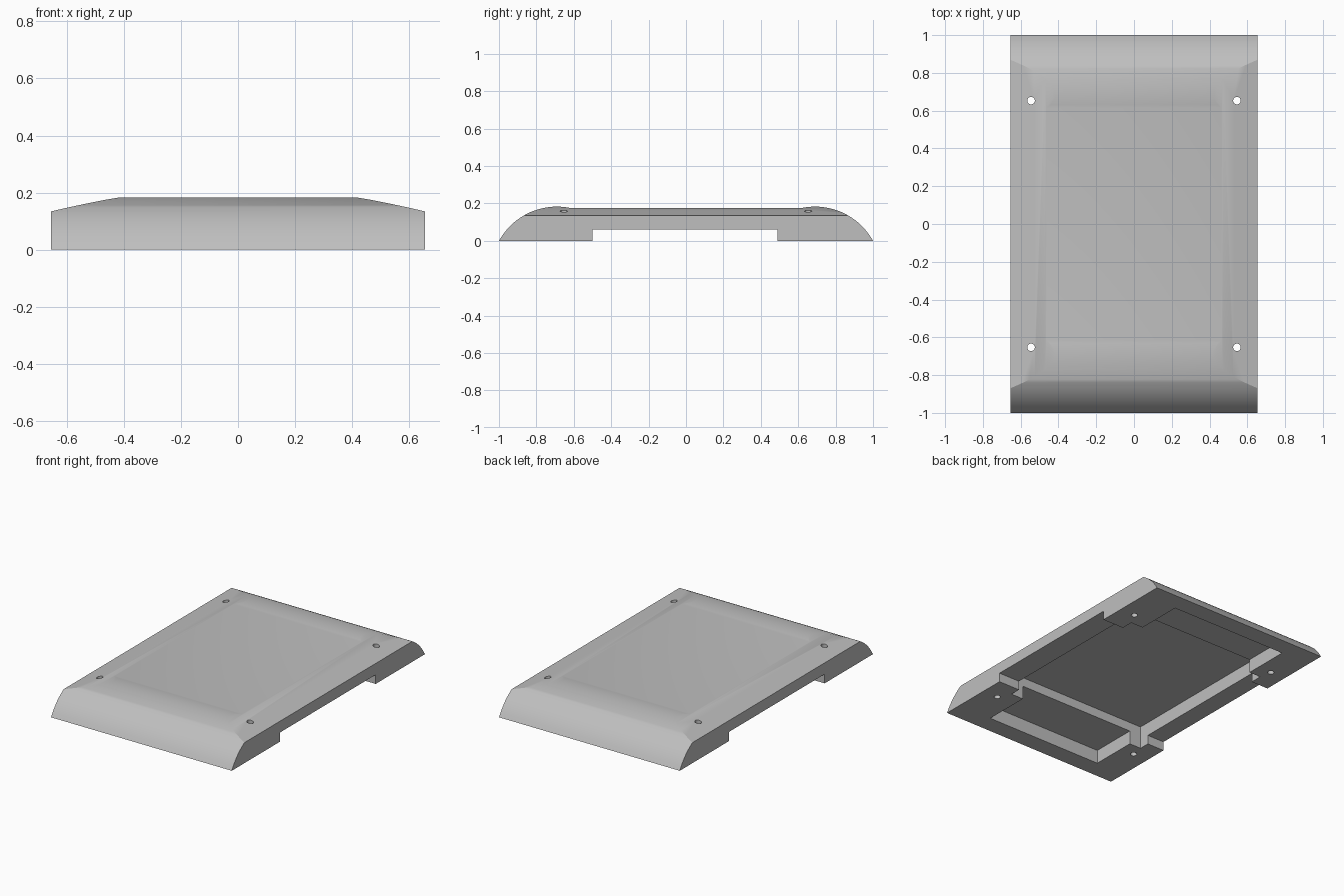
import bpy, bmesh, math
from mathutils import Vector

cube = bpy.data.objects.get("Cube")
if cube:
    bpy.data.objects.remove(cube, do_unlink=True)

grey = bpy.data.materials.new("light_grey")
grey.use_nodes = True
COLOUR = (0.52, 0.52, 0.52, 1)
grey.diffuse_color = COLOUR
grey.node_tree.nodes["Principled BSDF"].inputs["Base Color"].default_value = COLOUR


def prism(name, points, depth):
    """Closed outline of 3D points pushed along the depth vector."""
    bm = bmesh.new()
    face = bm.faces.new([bm.verts.new(p) for p in points])
    out = bmesh.ops.extrude_face_region(bm, geom=[face])["geom"]
    moved = [v for v in out if isinstance(v, bmesh.types.BMVert)]
    bmesh.ops.translate(bm, verts=moved, vec=Vector(depth))
    bmesh.ops.recalc_face_normals(bm, faces=bm.faces)
    mesh = bpy.data.meshes.new(name)
    bm.to_mesh(mesh)
    bm.free()
    mesh.materials.append(grey)
    obj = bpy.data.objects.new(name, mesh)
    bpy.context.collection.objects.link(obj)
    return obj


def box(name, x0, x1, y0, y1, top):
    outline = [(x0, y0, -0.1), (x1, y0, -0.1), (x1, y1, -0.1), (x0, y1, -0.1)]
    return prism(name, outline, (0, 0, top + 0.1))


def carve(target, cutter, operation="DIFFERENCE"):
    """Apply a boolean and discard the cutter."""
    bpy.context.view_layer.objects.active = target
    mod = target.modifiers.new("carve", "BOOLEAN")
    mod.object, mod.operation, mod.solver = cutter, operation, "EXACT"
    bpy.ops.object.modifier_apply(modifier=mod.name)
    bpy.data.objects.remove(cutter, do_unlink=True)


W, H, MID = 0.655, 0.183, 0.175

# Long profile: rounded raised bars at both ends, flat panel between
R, CREST = 0.354, 0.69
start = CREST - math.sqrt(R * R - (R - H + MID) ** 2)
bar = []
for i in range(25):
    y = start + (1 - start) * i / 24
    bar.append((y, max(0, H - R + math.sqrt(R * R - (y - CREST) ** 2))))
bar[-1] = (1, 0)
profile = bar + [(-y, z) for y, z in reversed(bar)]
cover = prism("cover_plate", [(-W, y, z) for y, z in profile], (2 * W, 0, 0))

# Cross profile: gently drooping long edges
edge = [(0.41, H + 0.001), (0.47, 0.174), (0.53, 0.162), (0.595, 0.148), (W + 0.01, 0.132)]
cross = edge + [(W + 0.01, -0.1)]
cross = cross + [(-x, z) for x, z in reversed(cross)]
carve(cover, prism("edge_cutter", [(x, -1.2, z) for x, z in cross], (0, 2.4, 0)), "INTERSECT")

# Underside: side gap, centre pocket and end recess
carve(cover, box("side_gap_cutter", -1, 1, -0.5, 0.49, 0.06))
carve(cover, box("end_recess_cutter", -0.445, 0.41, -0.88, 0.88, 0.09))
carve(cover, box("centre_pocket_cutter", -0.53, 0.50, -0.57, 0.57, 0.15))

# Screw holes through the four corner pads
for sx in (-1, 1):
    for sy in (-1, 1):
        ring = [(sx * 0.545 + 0.02 * math.cos(a), sy * 0.653 + 0.02 * math.sin(a), -0.1)
                for a in (math.tau * i / 24 for i in range(24))]
        carve(cover, prism("screw_hole_cutter", ring, (0, 0, 0.4)))

# Smooth curves, crisp edges
bpy.ops.object.select_all(action="DESELECT")
cover.select_set(True)
bpy.context.view_layer.objects.active = cover
bpy.ops.object.shade_smooth_by_angle(angle=math.radians(25))
